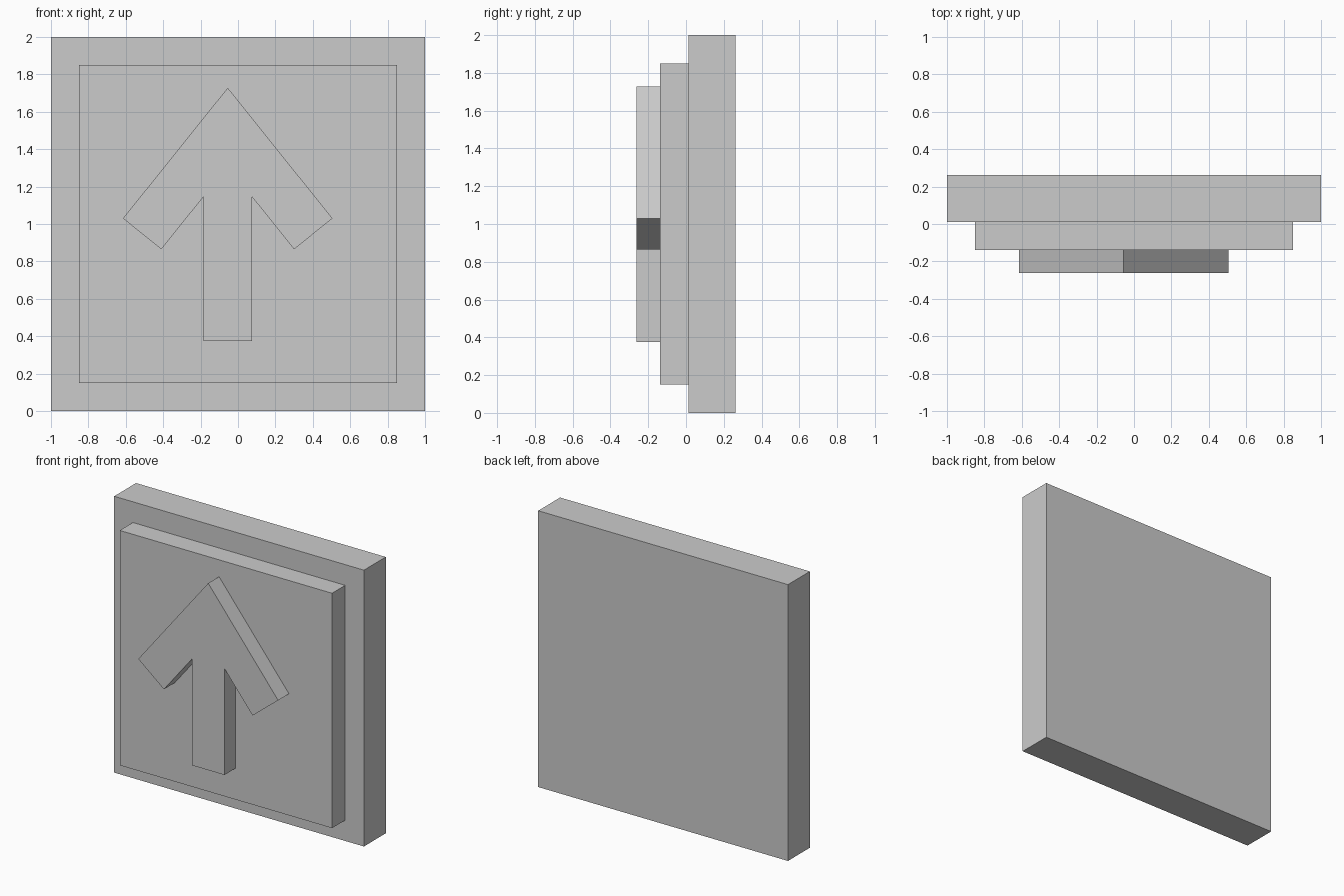
import bpy
import bmesh

if "Cube" in bpy.data.objects:
    bpy.data.objects.remove(bpy.data.objects["Cube"], do_unlink=True)

GREY = (0.6, 0.6, 0.6, 1.0)
grey = bpy.data.materials.new("plain grey")
grey.use_nodes = True
grey.diffuse_color = GREY
grey.node_tree.nodes["Principled BSDF"].inputs["Base Color"].default_value = GREY


def plate(name, outline, front, back):
    """Extrude an (x, z) outline from the front y to the back y."""
    bm = bmesh.new()
    face = bm.faces.new([bm.verts.new((x, front, z)) for x, z in outline])
    moved = bmesh.ops.extrude_face_region(bm, geom=[face])["geom"]
    verts = [v for v in moved if isinstance(v, bmesh.types.BMVert)]
    bmesh.ops.translate(bm, verts=verts, vec=(0, back - front, 0))
    bmesh.ops.recalc_face_normals(bm, faces=bm.faces)
    mesh = bpy.data.meshes.new(name)
    bm.to_mesh(mesh)
    bm.free()
    mesh.materials.append(grey)
    obj = bpy.data.objects.new(name, mesh)
    bpy.context.collection.objects.link(obj)
    return obj


def square(half):
    return [(-half, 1 - half), (half, 1 - half), (half, 1 + half), (-half, 1 + half)]


# Stepped square button
plate("back_slab", square(1.0), 0.012, 0.262)
plate("front_panel", square(0.85), -0.138, 0.012)

# Raised arrow, mirrored about its slightly off-centre axis
axis = -0.055
half_arrow = [(0.13, 0.375), (0.13, 1.145), (0.355, 0.865), (0.56, 1.03)]
outline = [(axis + x, z) for x, z in half_arrow]
outline.append((axis, 1.728))
outline += [(axis - x, z) for x, z in reversed(half_arrow)]
plate("raised_arrow", outline, -0.262, -0.138)
